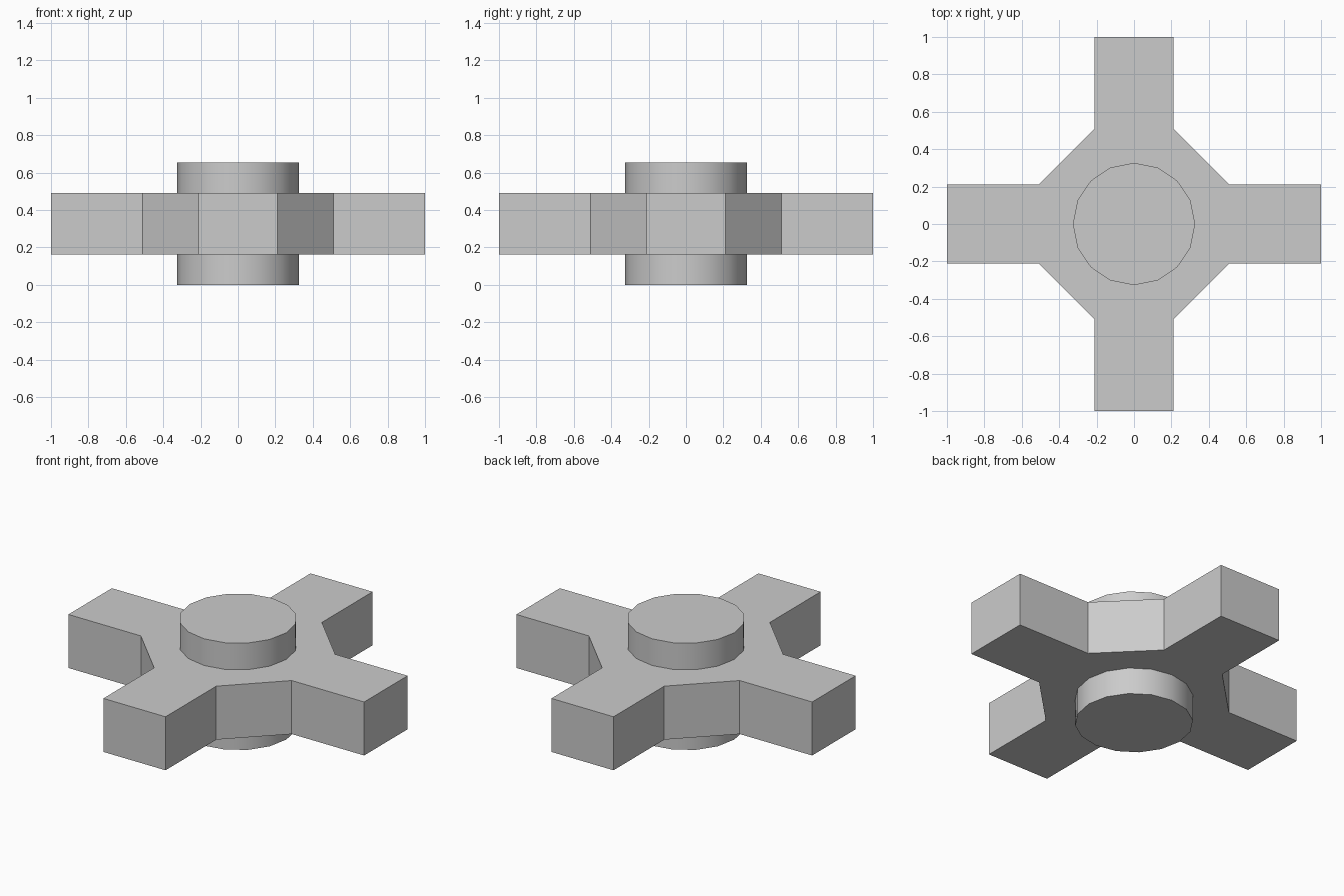
import bpy, bmesh, math

if "Cube" in bpy.data.objects:
    bpy.data.objects.remove(bpy.data.objects["Cube"])

HALF_W, CORNER, REACH = 0.21, 0.51, 1.0
Z_LOW, Z_HIGH = 0.163, 0.49
HUB_R, HUB_H, HUB_SIDES = 0.327, 0.653, 16


def prism(name, outline, z0, z1):
    """Extrude a flat outline from z0 to z1."""
    bm = bmesh.new()
    face = bm.faces.new([bm.verts.new((x, y, z0)) for x, y in outline])
    ext = bmesh.ops.extrude_face_region(bm, geom=[face], use_keep_orig=True)
    top = [v for v in ext["geom"] if isinstance(v, bmesh.types.BMVert)]
    bmesh.ops.translate(bm, verts=top, vec=(0, 0, z1 - z0))
    bmesh.ops.recalc_face_normals(bm, faces=bm.faces)
    mesh = bpy.data.meshes.new(name)
    bm.to_mesh(mesh)
    bm.free()
    obj = bpy.data.objects.new(name, mesh)
    bpy.context.collection.objects.link(obj)
    return obj


# Four-armed plate: one arm outline repeated by quarter turns,
# the gaps between arms close as the diagonal webs
arm = [(CORNER, -HALF_W), (REACH, -HALF_W), (REACH, HALF_W), (CORNER, HALF_W)]
outline = []
for c, s in ((1, 0), (0, 1), (-1, 0), (0, -1)):
    outline += [(x * c - y * s, x * s + y * c) for x, y in arm]
prism("cross_plate", outline, Z_LOW, Z_HIGH)

# Round hub bosses standing proud above and below the plate
circle = [(HUB_R * math.cos(i * math.tau / HUB_SIDES),
           HUB_R * math.sin(i * math.tau / HUB_SIDES)) for i in range(HUB_SIDES)]
for name, z0, z1 in (("lower_hub", 0.0, Z_LOW), ("upper_hub", Z_HIGH, HUB_H)):
    hub = prism(name, circle, z0, z1)
    bpy.ops.object.select_all(action="DESELECT")
    hub.select_set(True)
    bpy.context.view_layer.objects.active = hub
    bpy.ops.object.shade_smooth_by_angle(angle=math.radians(30))
